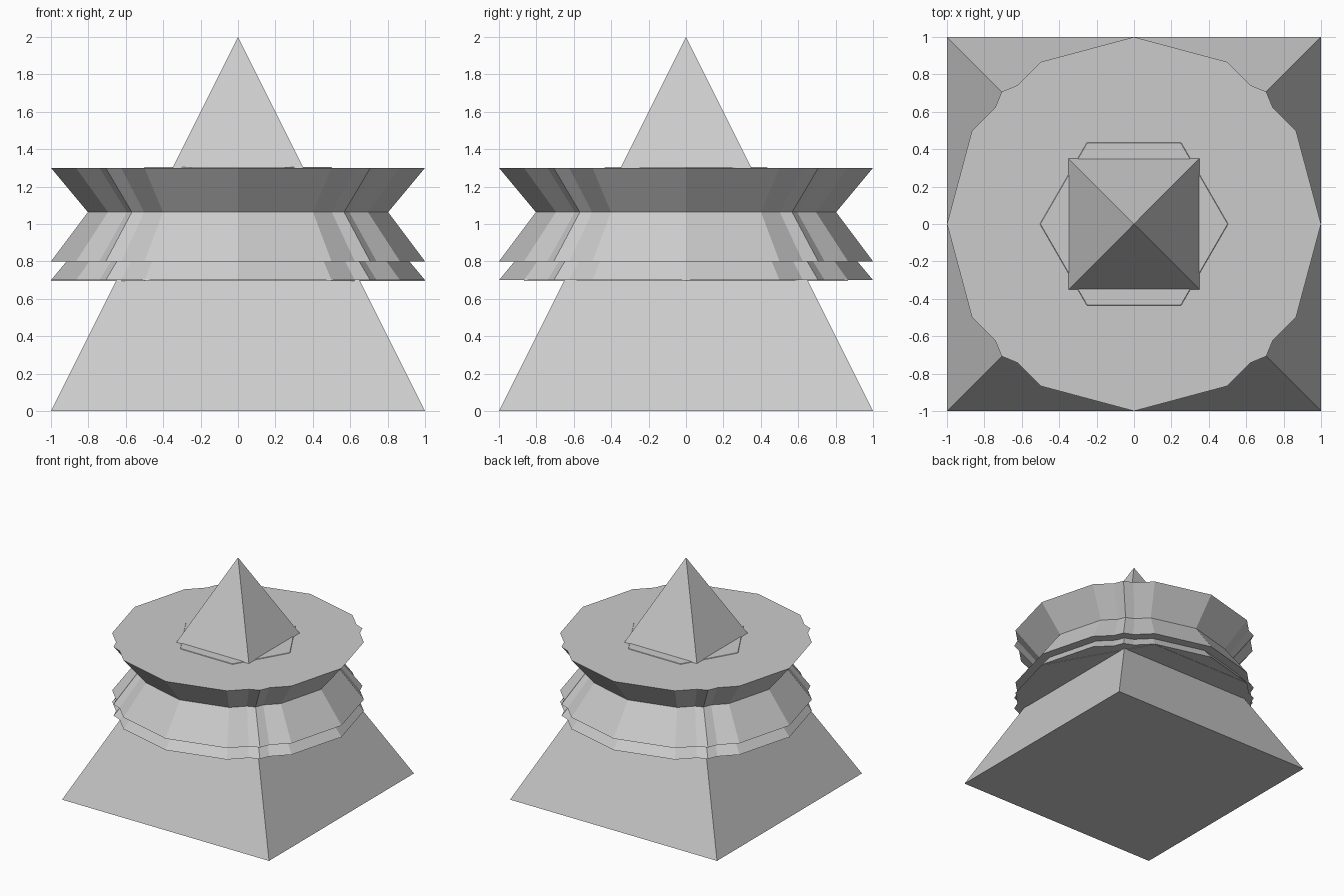
import bpy, bmesh
from math import radians, sqrt
from mathutils import Matrix

if "Cube" in bpy.data.objects:
    bpy.data.objects.remove(bpy.data.objects["Cube"])


def frustum(name, sides, z0, z1, r0, r1, turn=90):
    """Closed flat-faced cone or frustum standing between z0 and z1."""
    bm = bmesh.new()
    place = Matrix.Translation((0, 0, (z0 + z1) / 2)) @ Matrix.Rotation(radians(turn), 4, 'Z')
    bmesh.ops.create_cone(bm, cap_ends=True, segments=sides, radius1=r0, radius2=r1,
                          depth=z1 - z0, matrix=place)
    bmesh.ops.remove_doubles(bm, verts=bm.verts, dist=1e-5)
    bmesh.ops.recalc_face_normals(bm, faces=bm.faces)
    mesh = bpy.data.meshes.new(name)
    bm.to_mesh(mesh)
    bm.free()
    obj = bpy.data.objects.new(name, mesh)
    bpy.context.collection.objects.link(obj)
    return obj


# Square pyramid running through everything
frustum("pyramid", 4, 0, 2, sqrt(2), 0, turn=45)

# Overlapping eight- and twelve-sided collars
for label, n in (("octagon", 8), ("dodecagon", 12)):
    frustum(label + "_upper_flare", n, 0.7, 1.3, 0.5, 1.0)
    frustum(label + "_lower_skirt", n, 0.7, 1.3, 1.0, 0.5)
    frustum(label + "_middle_skirt", n, 0.8, 1.3, 1.0, 0.625)

# Hexagonal core just proud of the collar's top and bottom
frustum("hexagon_core", 6, 0.696, 1.304, 1.0, 0.5)
